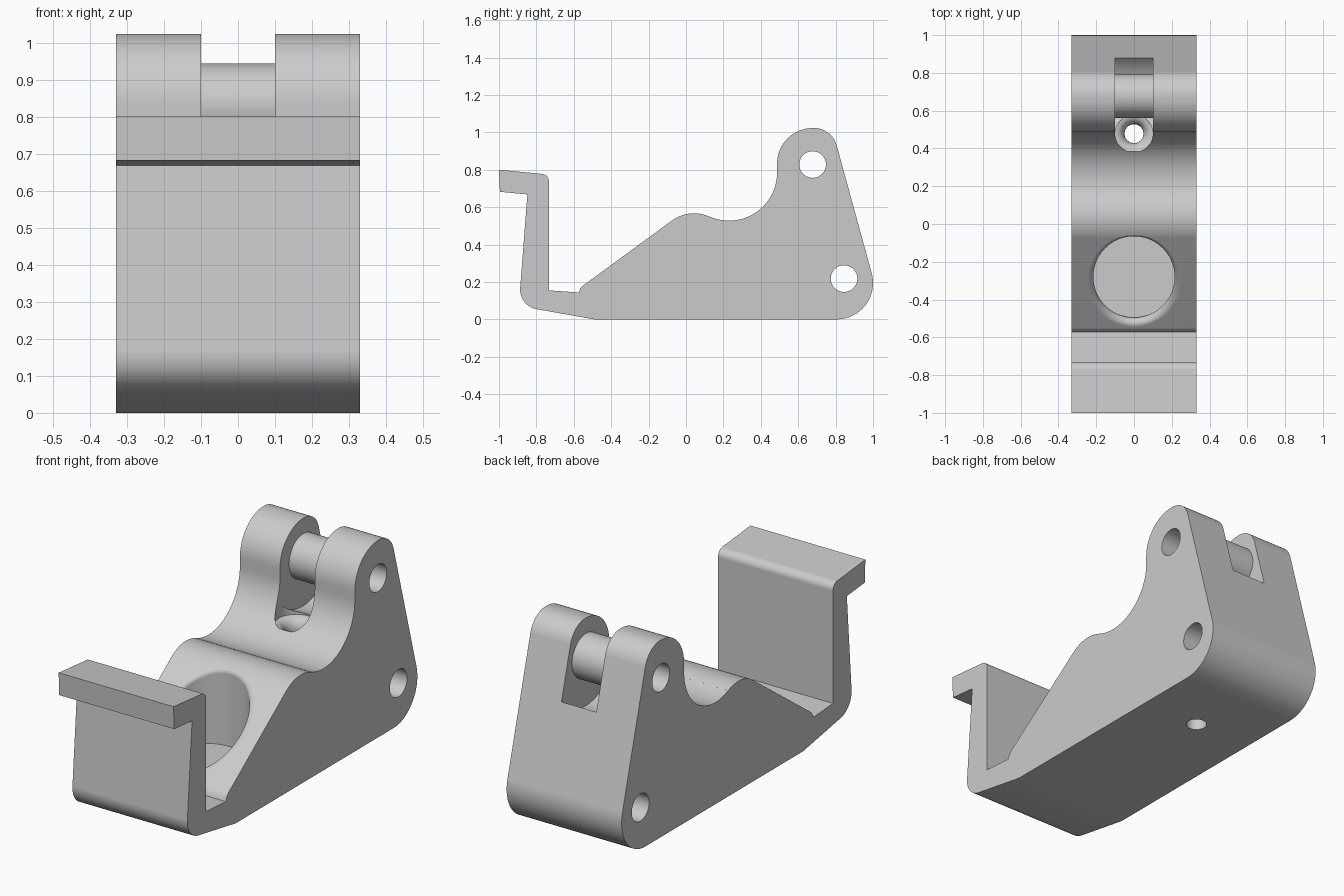
import bpy
import bmesh
from math import sin, cos, atan, atan2, pi, radians

cube = bpy.data.objects.get("Cube")
if cube:
    bpy.data.objects.remove(cube)

HALF = 0.33                 # half width of the bracket
PIN = (0.677, 0.828)        # upper cross hole (y, z)
PIVOT = (0.845, 0.218)      # lower cross hole (y, z)

grey = bpy.data.materials.new("plain grey")
grey.use_nodes = True
grey.diffuse_color = (0.6, 0.6, 0.6, 1)
grey.node_tree.nodes["Principled BSDF"].inputs["Base Color"].default_value = (0.6, 0.6, 0.6, 1)


def arc(cy, cz, r, a0, a1, n=16):
    """Points on an arc in the side plane, angles in degrees."""
    return [(cy + r * cos(radians(a0 + (a1 - a0) * i / n)),
             cz + r * sin(radians(a0 + (a1 - a0) * i / n))) for i in range(n + 1)]


def loft(name, rings):
    """Closed solid through rings of equal length, capped at both ends."""
    bm = bmesh.new()
    loops = [[bm.verts.new(p) for p in ring] for ring in rings]
    for a, b in zip(loops, loops[1:]):
        for i in range(len(a)):
            j = (i + 1) % len(a)
            bm.faces.new((a[i], a[j], b[j], b[i]))
    bm.faces.new(loops[0])
    bm.faces.new(loops[-1])
    bmesh.ops.recalc_face_normals(bm, faces=bm.faces)
    mesh = bpy.data.meshes.new(name)
    bm.to_mesh(mesh)
    bm.free()
    mesh.materials.append(grey)
    obj = bpy.data.objects.new(name, mesh)
    bpy.context.collection.objects.link(obj)
    return obj


def prism(name, outline, half):
    return loft(name, [[(x, y, z) for y, z in outline] for x in (-half, half)])


def cross_rod(name, centre, r, half):
    return prism(name, arc(*centre, r, 0, 360, 64)[:-1], half)


def turned(name, y, profile, n=64):
    """Upright turned shape from (radius, z) pairs."""
    return loft(name, [[(r * cos(2 * pi * i / n), y + r * sin(2 * pi * i / n), z)
                        for i in range(n)] for r, z in profile])


def combine(body, tool, operation):
    mod = body.modifiers.new(tool.name, "BOOLEAN")
    mod.operation = operation
    mod.solver = "EXACT"
    mod.object = tool
    bpy.context.view_layer.objects.active = body
    bpy.ops.object.modifier_apply(modifier=mod.name)
    bpy.data.objects.remove(tool)


# Side profile: base, back corner, rounded head, saddle, crest, ramp, hook
ramp_low, ramp_high = (-0.55, 0.181), arc(0.043, 0.367, 0.2, 126, 66)[0]
outline = [(-0.49, 0)]
outline += arc(0.805, 0.195, 0.195, -90, 15.3)
outline += arc(0.685, 0.898, 0.125, 15.3, 90)
outline += arc(PIN[0], 0.833, 0.19, 90, 180)
outline += arc(0.23, 0.785, 0.257, 360, 246, 28)
outline += arc(0.043, 0.367, 0.2, 66, 126)
outline += [ramp_low, (-0.565, 0.165), (-0.572, 0.144), (-0.733, 0.155)]
outline += arc(-0.773, 0.738, 0.04, 0, 85, 8)
outline += [(-1, 0.8), (-0.995, 0.682), (-0.848, 0.668)]
outline += arc(-0.78, 0.16, 0.107, 176, 260)
body = prism("bracket_body", outline, HALF)

# Slot in the head with the barrel left standing in it
combine(body, cross_rod("slot", PIN, 0.26, 0.1), "DIFFERENCE")
combine(body, cross_rod("barrel", PIN, 0.115, 0.14), "UNION")
for name, centre in (("pin_hole", PIN), ("pivot_hole", PIVOT)):
    combine(body, cross_rod(name, centre, 0.071, 0.5), "DIFFERENCE")

# Vertical hole with a flared mouth
flare = [(0.05, -0.1)] + [(0.1 - 0.05 * cos(radians(a)), 0.52 + 0.06 * sin(radians(a)))
                          for a in range(0, 91, 15)] + [(0.1, 0.72), (0.05, 0.77)]
combine(body, turned("adjuster_hole", 0.478, flare), "DIFFERENCE")

# Round pocket in the ramp, its rim rounded to meet the slope
slope = (ramp_high[1] - ramp_low[1]) / (ramp_high[0] - ramp_low[0])
POCKET_Y, POCKET_R, FILLET, STEPS, SIDES = -0.28, 0.215, 0.03, 8, 96
centre_z = ramp_low[1] + slope * (POCKET_Y - ramp_low[0])


def rim_ring(step):
    ring = []
    for i in range(SIDES):
        t = 2 * pi * i / SIDES
        m = slope * sin(t)
        tilt = atan(m)
        fz = centre_z + m * (POCKET_R + FILLET) - FILLET / cos(tilt)
        a = pi + (pi / 2 + tilt - pi) * step / STEPS
        r, z = POCKET_R + FILLET + FILLET * cos(a), fz + FILLET * sin(a)
        ring.append((r * cos(t), POCKET_Y + r * sin(t), z))
    return ring


rims = [rim_ring(s) for s in range(STEPS + 1)]
floor = [(x, y, 0.147) for x, y, z in rims[0]]
top = [(x, y, 0.9) for x, y, z in rims[-1]]
combine(body, loft("pocket", [floor] + rims + [top]), "DIFFERENCE")

# Smooth curved faces, crisp edges, flat-looking planes
bpy.ops.object.select_all(action="DESELECT")
body.select_set(True)
bpy.context.view_layer.objects.active = body
bpy.ops.object.shade_smooth_by_angle(angle=radians(30))
weighted = body.modifiers.new("flat_planes", "WEIGHTED_NORMAL")
weighted.keep_sharp = True
